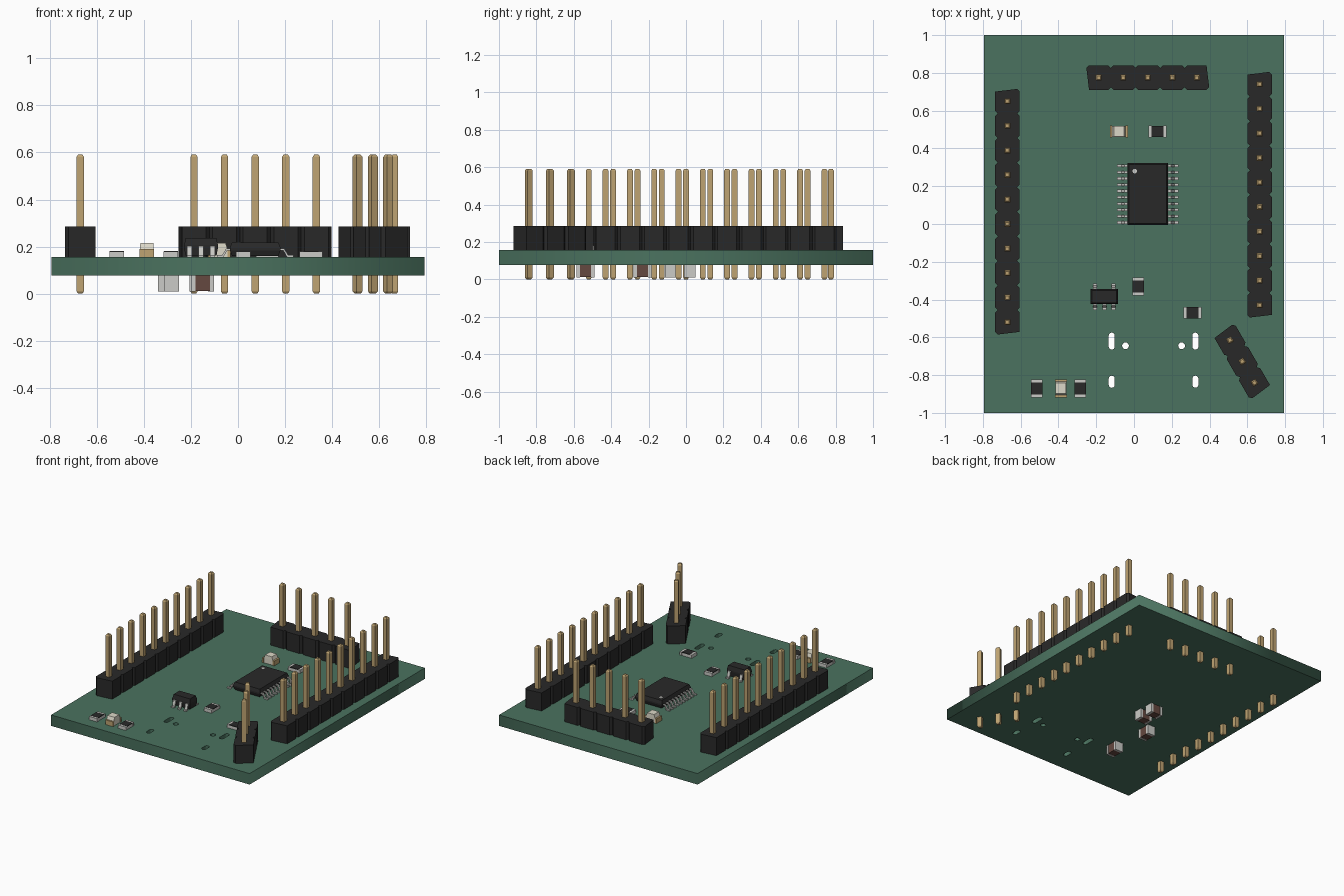
import bpy, bmesh, math
from mathutils import Matrix, Vector

if "Cube" in bpy.data.objects:
    bpy.data.objects.remove(bpy.data.objects["Cube"])

def material(name, r, g, b):
    m = bpy.data.materials.new(name)
    m.diffuse_color = (r, g, b, 1)
    m.use_nodes = True
    m.node_tree.nodes["Principled BSDF"].inputs["Base Color"].default_value = m.diffuse_color
    return m

GREEN = material("board_green", .07, .17, .115)
BLACK = material("black_plastic", .022, .022, .022)
GOLD = material("gold", .52, .37, .17)
SILVER = material("silver", .6, .6, .57)
BROWN = material("ceramic_brown", .13, .065, .05)
CREAM = material("cream", .72, .69, .58)
TOP, BOTTOM = 0.156, 0.077        # board faces
PITCH = 0.13

def finish(name, bm, mat, loc=(0, 0, 0), angle=0):
    bmesh.ops.recalc_face_normals(bm, faces=bm.faces)
    me = bpy.data.meshes.new(name)
    bm.to_mesh(me)
    bm.free()
    me.materials.append(mat)
    ob = bpy.data.objects.new(name, me)
    ob.matrix_world = Matrix.Translation(loc) @ Matrix.Rotation(math.radians(angle), 4, 'Z')
    bpy.context.collection.objects.link(ob)
    return ob

def loft(bm, rings):
    """Closed solid through rings of equal point count."""
    loops = [[bm.verts.new(p) for p in ring] for ring in rings]
    n = len(loops[0])
    for a, b in zip(loops, loops[1:]):
        for i in range(n):
            bm.faces.new((a[i], a[(i + 1) % n], b[(i + 1) % n], b[i]))
    bm.faces.new(loops[0][::-1])
    bm.faces.new(loops[-1])

def rects(bm, sections, x=0, y=0):
    """Stacked rectangles: (z, width, depth)."""
    loft(bm, [[(x + sx * w / 2, y + sy * d / 2, z) for sx, sy in
               ((-1, -1), (1, -1), (1, 1), (-1, 1))] for z, w, d in sections])

def slot(x, y, r, length, n=8):
    h = length / 2 - r
    pts = []
    for s in (1, -1):
        for i in range(n + 1):
            a = math.pi * i / n
            pts.append((x + s * r * math.cos(a), y + s * (h + r * math.sin(a))))
    return pts

# board with connector slots and holes, as a filled curve
cu = bpy.data.curves.new("board_outline", 'CURVE')
cu.dimensions, cu.fill_mode, cu.extrude = '2D', 'BOTH', (TOP - BOTTOM) / 2
loops = [[(-.793, -1), (.793, -1), (.793, 1), (-.793, 1)]]
for x in (-.118, .325):
    loops += [slot(x, -.62, .016, .09), slot(x, -.835, .016, .064)]
for x in (-.045, .252):
    loops.append([(x + .018 * math.cos(i * math.pi / 8), -.645 + .018 * math.sin(i * math.pi / 8))
                  for i in range(16)])
for pts in loops:
    sp = cu.splines.new('POLY')
    sp.points.add(len(pts) - 1)
    for p, (x, y) in zip(sp.points, pts):
        p.co = (x, y, 0, 1)
    sp.use_cyclic_u = True
tmp = bpy.data.objects.new("board_outline", cu)
bpy.context.collection.objects.link(tmp)
deps = bpy.context.evaluated_depsgraph_get()
me = bpy.data.meshes.new_from_object(tmp.evaluated_get(deps))
bpy.data.objects.remove(tmp)
me.materials.clear()
me.materials.append(GREEN)
board = bpy.data.objects.new("circuit_board", me)
board.location.z = (TOP + BOTTOM) / 2
bpy.context.collection.objects.link(board)

# pin headers: notched strip plus square pins with tapered tips
def header(name, x, y, count, angle):
    h, c = PITCH / 2, .014
    start = -(count - 1) * PITCH / 2
    xs = [start + i * PITCH for i in range(count)]
    lower = []
    for cx in xs:
        lower += [(cx - h + c, -h), (cx + h - c, -h)]
        if cx != xs[-1]:
            lower.append((cx + h, -h + c))
    e = xs[-1] + h
    half = lower + [(e, -h + c)]
    outline = half + [(-px, -py) for px, py in half]
    bm = bmesh.new()
    loft(bm, [[(px, py, z) for px, py in outline] for z in (TOP, .286)])
    finish(name + "_strip", bm, BLACK, (x, y, 0), angle)
    bm = bmesh.new()
    w, t = .031, .018
    for cx in xs:
        rects(bm, [(0, t, t), (.01, w, w), (.581, w, w), (.591, t, t)], cx)
    finish(name + "_pins", bm, GOLD, (x, y, 0), angle)

header("left_header", -.67, .065, 10, 90)
header("right_header", .665, .155, 10, 90)
header("back_header", .073, .775, 5, 0)
header("angled_header", .573, -.728, 3, -60)

# two-ended chip parts, lying along local x
L, W = .096, .062

def terminals(name, z0, z1, t, mat, loc, angle):
    bm = bmesh.new()
    for s in (-1, 1):
        rects(bm, [(z0, t, W), (z1, t, W)], s * (L - t) / 2)
    finish(name + "_terminals", bm, mat, loc, angle)

def block(name, sections, mat, loc, angle):
    bm = bmesh.new()
    rects(bm, sections)
    finish(name, bm, mat, loc, angle)

def resistor(name, x, y, angle):
    loc, i = (x, y, TOP), L - .032
    terminals(name, 0, .024, .016, SILVER, loc, angle)
    block(name + "_body", [(0, i, W - .002), (.02, i, W - .002)], SILVER, loc, angle)
    block(name + "_coating", [(.02, i, W - .002), (.025, i, W - .002)], BLACK, loc, angle)

def lamp(name, x, y, angle):
    loc, i = (x, y, TOP), L - .024
    terminals(name, 0, .034, .012, GOLD, loc, angle)
    block(name + "_base", [(0, i, W - .004), (.034, i, W - .004)], CREAM, loc, angle)
    block(name + "_lens", [(.034, i, W - .004), (.059, i - .018, W - .006)], CREAM, loc, angle)

def capacitor(name, x, y, angle):
    loc = (x, y, 0)
    terminals(name, .01, BOTTOM, .018, SILVER, loc, angle)
    i = L - .036
    block(name + "_body", [(.012, i, W - .004), (BOTTOM, i, W - .004)], BROWN, loc, angle)

for n, (x, y, a) in enumerate([(.125, .49, 0), (.022, -.33, 90), (.31, -.47, 0),
                               (-.515, -.87, 90), (-.285, -.87, 90)]):
    resistor(f"resistor_{n + 1}", x, y, a)
lamp("back_lamp", -.08, .49, 0)
lamp("front_lamp", -.387, -.87, 90)
for n, (x, y, a) in enumerate([(-.282, -.538, 90), (-.308, -.233, 90),
                               (-.15, -.082, 0), (-.157, .02, 0)]):
    capacitor(f"capacitor_{n + 1}", x, y, a)

# gull-wing lead running outward along direction d from origin o
def lead(bm, o, d, width, reach, top, t):
    d = Vector((d[0], d[1], 0))
    side = Vector((-d.y, d.x, 0)) * width / 2
    o = Vector((o[0], o[1], TOP))
    b = reach * .3
    path = [(-.012, top), (b, top), (reach * .6, t), (reach, t),
            (reach, 0), (reach * .6 - t * .7, 0), (b - t * .5, top - t), (-.012, top - t)]
    pts = [o + d * u + Vector((0, 0, z)) for u, z in path]
    loft(bm, [[p - side for p in pts], [p + side for p in pts]])

# main chip with ten leads a side and a pin-one mark
cx, cy = .073, .158
bm = bmesh.new()
rects(bm, [(TOP + .005, .196, .312), (.184, .216, .328), (.194, .216, .328),
           (.217, .198, .312)], cx, cy)
finish("main_chip_body", bm, BLACK)
bm = bmesh.new()
for s in (-1, 1):
    for i in range(10):
        lead(bm, (cx + s * .106, cy + (i - 4.5) * .0333), (s, 0), .014, .057, .036, .008)
finish("main_chip_leads", bm, SILVER)
bm = bmesh.new()
bmesh.ops.create_cone(bm, cap_ends=True, segments=16, radius1=.012, radius2=.012, depth=.002)
finish("main_chip_mark", bm, SILVER, (.004, .28, .2175))

# small regulator: three leads in front, two behind
rx, ry = -.157, -.384
bm = bmesh.new()
rects(bm, [(TOP + .006, .132, .07), (.196, .144, .08), (.206, .144, .08), (.236, .13, .066)], rx, ry)
finish("regulator_body", bm, BLACK)
bm = bmesh.new()
for s, xs in ((-1, (-.049, 0, .049)), (1, (-.049, .049))):
    for x in xs:
        lead(bm, (rx + x, ry + s * .038), (0, s), .021, .032, .046, .009)
finish("regulator_leads", bm, SILVER)
